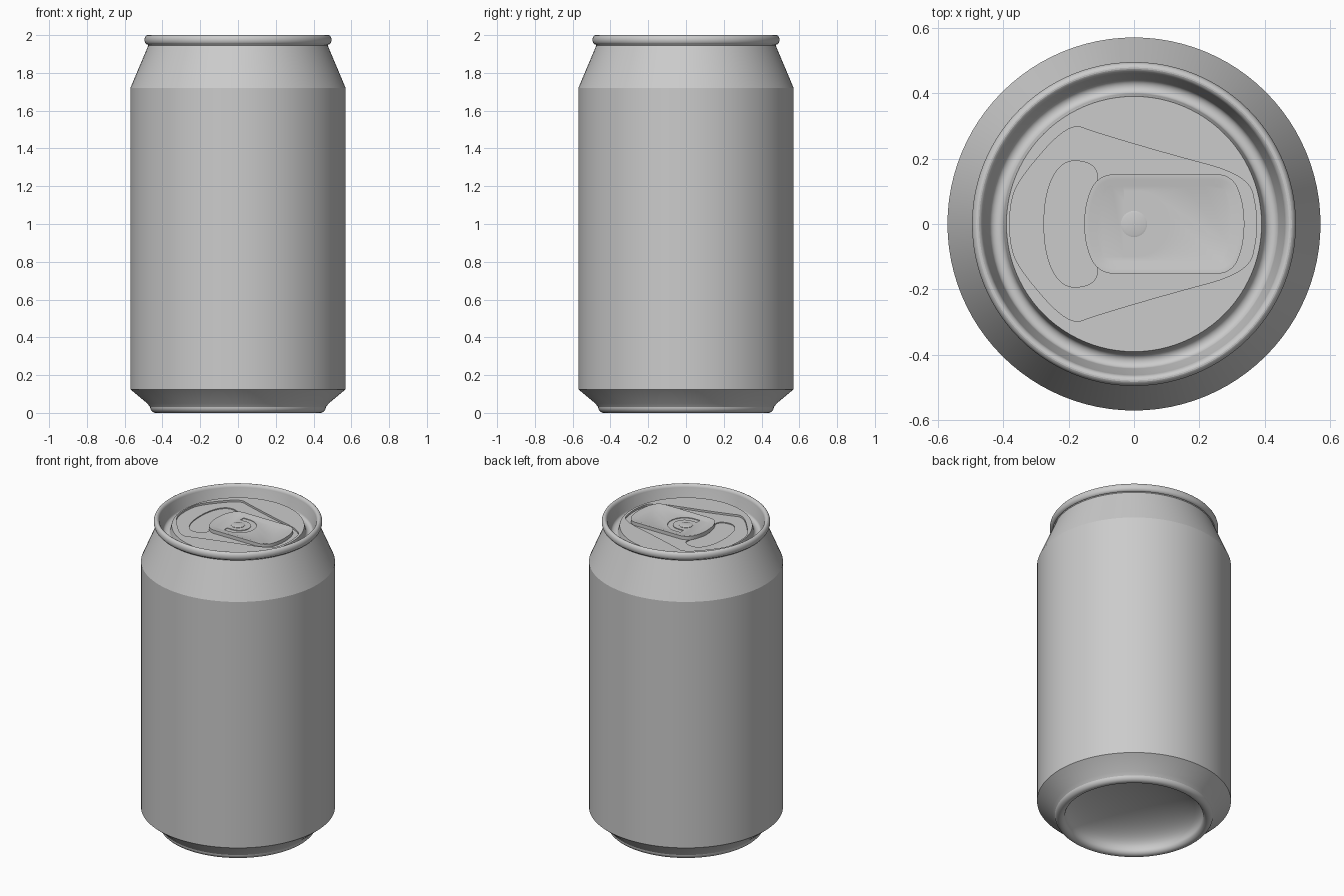
import bpy, bmesh
from math import cos, sin, radians, pi
from mathutils import Vector

cube = bpy.data.objects.get("Cube")
if cube:
    bpy.data.objects.remove(cube, do_unlink=True)

# One bare aluminium colour
grey = bpy.data.materials.new("aluminium grey")
grey.use_nodes = True
colour = (0.6, 0.6, 0.6, 1)
grey.diffuse_color = colour
grey.node_tree.nodes["Principled BSDF"].inputs["Base Color"].default_value = colour

PANEL_Z = 1.95
FLOOR_Z = PANEL_Z - 0.012


def finish(name, bm):
    bmesh.ops.remove_doubles(bm, verts=bm.verts, dist=0.0002)
    bmesh.ops.recalc_face_normals(bm, faces=bm.faces)
    mesh = bpy.data.meshes.new(name)
    bm.to_mesh(mesh)
    bm.free()
    mesh.materials.append(grey)
    obj = bpy.data.objects.new(name, mesh)
    bpy.context.collection.objects.link(obj)
    return obj


def activate(obj):
    bpy.ops.object.select_all(action='DESELECT')
    obj.select_set(True)
    bpy.context.view_layer.objects.active = obj


def smooth(obj):
    activate(obj)
    bpy.ops.object.shade_smooth_by_angle(angle=radians(20))


def arc(cx, cy, rx, ry, start, end, steps):
    angles = [radians(start + (end - start) * i / steps) for i in range(steps + 1)]
    return [(cx + rx * cos(a), cy + ry * sin(a)) for a in angles]


def lathe(name, profile, segments=96):
    bm = bmesh.new()
    verts = [bm.verts.new((r, 0, z)) for r, z in profile]
    edges = [bm.edges.new(pair) for pair in zip(verts, verts[1:])]
    bmesh.ops.spin(bm, geom=verts + edges, cent=(0, 0, 0), axis=(0, 0, 1),
                   angle=2 * pi, steps=segments)
    return finish(name, bm)


def mirrored(half, rounds=3):
    """Mirror half an outline across y = 0 and round its corners."""
    pts = [Vector(p) for p in half + [(x, -y) for x, y in reversed(half)]]
    for _ in range(rounds):
        pts = [p.lerp(q, t) for p, q in zip(pts, pts[1:] + pts[:1]) for t in (0.25, 0.75)]
    return pts


def prism(name, outline, bottom, top, rim=0, dish=0):
    bm = bmesh.new()
    base = bm.faces.new([bm.verts.new((x, y, bottom)) for x, y in outline])
    lifted = bmesh.ops.extrude_face_region(bm, geom=[base], use_keep_orig=True)["geom"]
    bmesh.ops.translate(bm, vec=(0, 0, top - bottom),
                        verts=[g for g in lifted if isinstance(g, bmesh.types.BMVert)])
    if rim:
        bmesh.ops.recalc_face_normals(bm, faces=bm.faces)
        lid = max(bm.faces, key=lambda f: f.calc_center_median().z)
        for width, depth in ((rim, 0), (rim * 1.5, -dish)):
            bmesh.ops.inset_region(bm, faces=[lid], thickness=width, depth=depth)
    return finish(name, bm)


def carve(target, cutter):
    mod = target.modifiers.new("carve", 'BOOLEAN')
    mod.operation = 'DIFFERENCE'
    mod.solver = 'EXACT'
    mod.object = cutter
    activate(target)
    bpy.ops.object.modifier_apply(modifier=mod.name)
    bpy.data.objects.remove(cutter, do_unlink=True)


# Can shell: domed base, foot ring, wall, shoulder, rolled rim, groove, lid panel
profile = (
    arc(0, 0.03, 0.405, 0.14, 90, 0, 14)
    + arc(0.435, 0.03, 0.03, 0.03, -180, 0, 16)
    + [(0.48, 0.05), (0.57, 0.125), (0.57, 1.72), (0.475, 1.945)]
    + arc(0.478, 1.975, 0.017, 0.025, -90, 180, 18)
    + arc(0.42, 1.92, 0.022, 0.02, 0, -180, 12)
    + [(0.39, PANEL_Z), (0, PANEL_Z)]
)
can = lathe("can_body", profile)

# Teardrop recess pressed into the lid
recess = mirrored([(-0.38, 0.06), (-0.35, 0.14), (-0.2, 0.31), (-0.12, 0.28),
                   (0.1, 0.215), (0.35, 0.148), (0.375, 0.04)])
carve(can, prism("recess_cutter", recess, FLOOR_Z, PANEL_Z + 0.1))

# Mouth opening panel, sunk a little further
mouth = mirrored([(-0.275, 0.06), (-0.25, 0.15), (-0.2, 0.2), (-0.11, 0.18),
                  (-0.115, 0.1), (-0.15, 0.04)])
carve(can, prism("mouth_cutter", mouth, FLOOR_Z - 0.006, PANEL_Z + 0.1))
smooth(can)

# Pull tab with a raised rim and dished middle
TAB_TOP = FLOOR_Z + 0.022
DISH_Z = TAB_TOP - 0.007
tab_outline = mirrored([(-0.152, 0.06), (-0.11, 0.152), (0, 0.152), (0.2, 0.152),
                        (0.3, 0.152), (0.337, 0.06)])
tab = prism("pull_tab", tab_outline, FLOOR_Z - 0.002, TAB_TOP, rim=0.015, dish=0.007)

# Curved slot around the rivet
slot = ([(-0.03, -0.1)] + arc(0.01, 0, 0.1, 0.1, -90, 90, 20) + [(-0.03, 0.1), (-0.03, 0.068)]
        + arc(0.01, 0, 0.068, 0.068, 90, -90, 20) + [(-0.03, -0.068)])
carve(tab, prism("slot_cutter", slot, DISH_Z - 0.004, TAB_TOP + 0.1))
smooth(tab)

# Rivet holding the tab
rivet = lathe("rivet", [(0, DISH_Z - 0.003), (0.04, DISH_Z - 0.003), (0.04, DISH_Z + 0.002),
                        (0.034, DISH_Z + 0.004), (0, DISH_Z + 0.004)], 32)
smooth(rivet)
